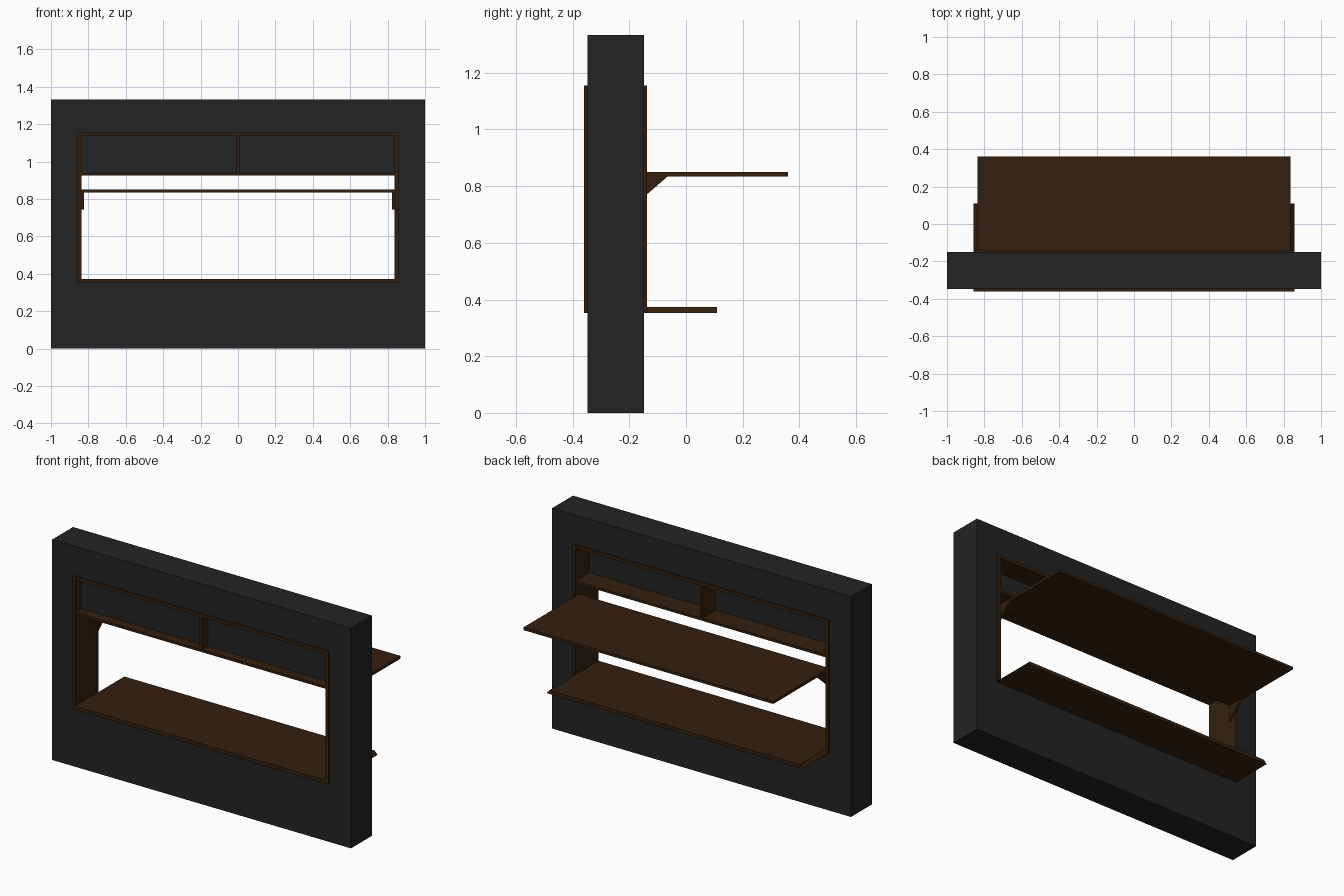
import bpy, bmesh

if "Cube" in bpy.data.objects:
    bpy.data.objects.remove(bpy.data.objects["Cube"])


def material(name, rgb):
    m = bpy.data.materials.new(name)
    m.diffuse_color = (*rgb, 1)
    m.use_nodes = True
    m.node_tree.nodes["Principled BSDF"].inputs["Base Color"].default_value = m.diffuse_color
    return m


GREY = material("charcoal", (0.017, 0.017, 0.017))
WOOD = material("dark_wood", (0.035, 0.0145, 0.0045))


def finish(name, bm, mat):
    bmesh.ops.recalc_face_normals(bm, faces=bm.faces)
    me = bpy.data.meshes.new(name)
    bm.to_mesh(me)
    bm.free()
    me.materials.append(mat)
    ob = bpy.data.objects.new(name, me)
    bpy.context.collection.objects.link(ob)
    return ob


def prism(name, pts, axis, a, b, mat):
    """Extrude a 2D outline along x (points are y,z) or y (points are x,z)."""
    bm = bmesh.new()
    put = (lambda p, t: (t, *p)) if axis == "x" else (lambda p, t: (p[0], t, p[1]))
    f = bm.faces.new([bm.verts.new(put(p, a)) for p in pts])
    r = bmesh.ops.extrude_face_region(bm, geom=[f])
    verts = [v for v in r["geom"] if isinstance(v, bmesh.types.BMVert)]
    bmesh.ops.translate(bm, verts=verts, vec=(b - a, 0, 0) if axis == "x" else (0, b - a, 0))
    return finish(name, bm, mat)


def box(name, x0, x1, y0, y1, z0, z1, mat):
    return prism(name, [(x0, z0), (x1, z0), (x1, z1), (x0, z1)], "y", y0, y1, mat)


def ring(name, outer, inner, y0, y1, mat):
    """Rectangular frame; outer and inner are (x0, x1, z0, z1)."""
    bm = bmesh.new()
    loops = []
    for (x0, x1, z0, z1) in (outer, inner):
        for y in (y0, y1):
            loops.append([bm.verts.new((x, y, z)) for x, z in
                          ((x0, z0), (x1, z0), (x1, z1), (x0, z1))])
    of, ob, nf, nb = loops
    for p, q in ((of, ob), (ob, nb), (nb, nf), (nf, of)):
        for i in range(4):
            j = (i + 1) % 4
            bm.faces.new((p[i], p[j], q[j], q[i]))
    return finish(name, bm, mat)


OUT = (-0.857, 0.857, 0.352, 1.156)
INN = (-0.838, 0.838, 0.373, 1.138)

# wall with serving opening
ring("wall", (-1, 1, 0, 1.333), (-0.848, 0.848, 0.362, 1.147), -0.348, -0.149, GREY)

# window frame lining the opening
ring("window_frame", OUT, INN, -0.36, -0.138, WOOD)

# counter continuing the mitred bottom rail
prism("counter", [(OUT[0], OUT[2]), (OUT[1], OUT[2]), (INN[1], INN[2]), (INN[0], INN[2])],
      "y", -0.138, 0.11, WOOD)

# upper shelf, divider and back panels
box("upper_shelf", -0.838, 0.838, -0.357, -0.141, 0.925, 0.94, WOOD)
box("shelf_divider", -0.008, 0.008, -0.355, -0.143, 0.94, 1.138, WOOD)
for s, x0, x1 in (("left", -0.838, -0.008), ("right", 0.008, 0.838)):
    box("shelf_panel_" + s, x0, x1, -0.30, -0.27, 0.94, 1.138, GREY)

# raised awning board and its triangular brackets
box("awning_board", -0.836, 0.836, -0.17, 0.36, 0.834, 0.85, WOOD)
for s, x0, x1 in (("left", -0.838, -0.824), ("right", 0.824, 0.838)):
    prism("awning_bracket_" + s, [(-0.17, 0.834), (-0.17, 0.743), (-0.065, 0.834)],
          "x", x0, x1, WOOD)
